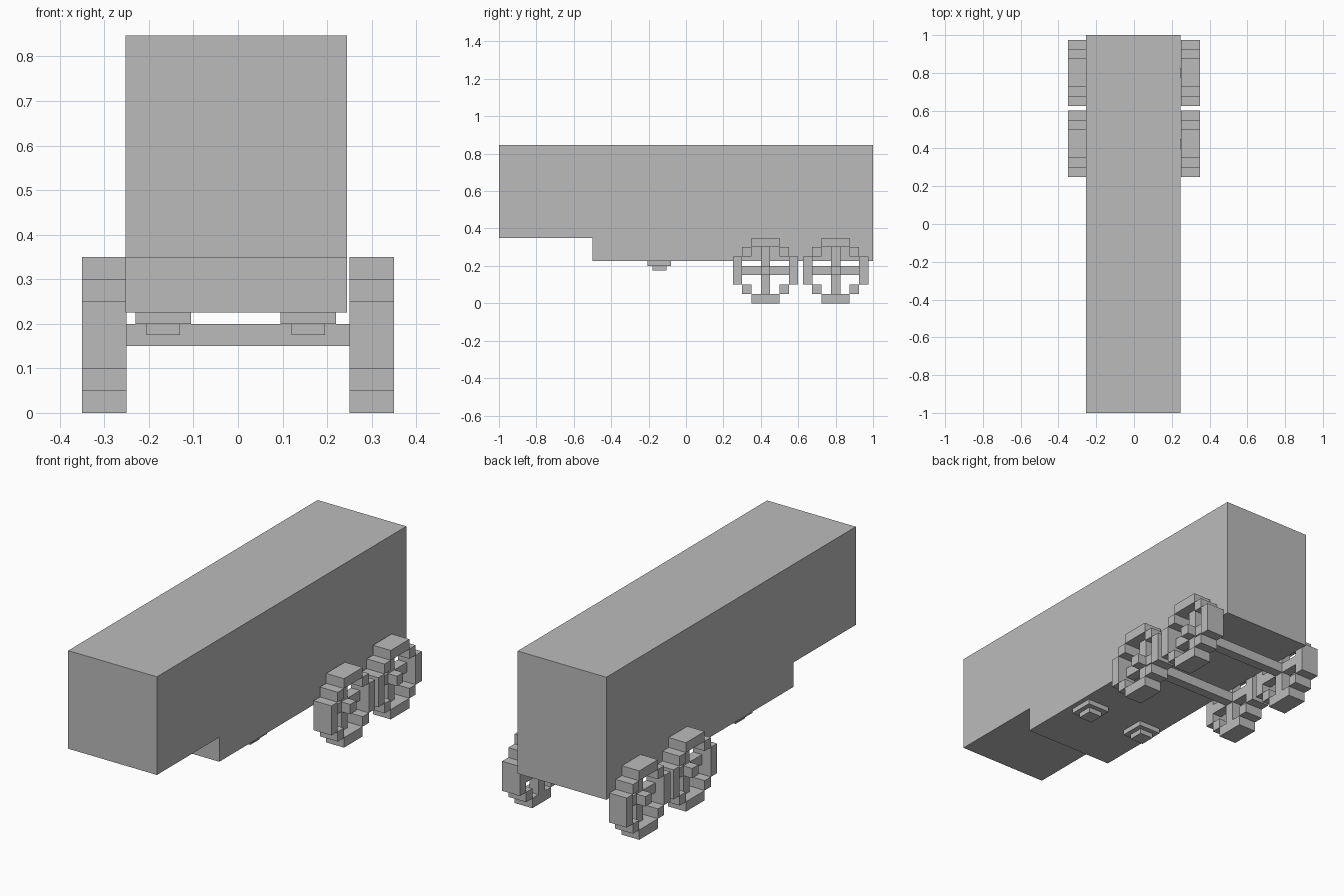
import bpy, bmesh

cube = bpy.data.objects.get("Cube")
if cube:
    bpy.data.objects.remove(cube, do_unlink=True)

grey = bpy.data.materials.new("plain grey")
grey.use_nodes = True
colour = (0.5, 0.5, 0.5, 1.0)
grey.diffuse_color = colour
grey.node_tree.nodes["Principled BSDF"].inputs["Base Color"].default_value = colour


def finish(name, bm):
    bmesh.ops.recalc_face_normals(bm, faces=bm.faces)
    mesh = bpy.data.meshes.new(name)
    bm.to_mesh(mesh)
    bm.free()
    mesh.materials.append(grey)
    obj = bpy.data.objects.new(name, mesh)
    bpy.context.collection.objects.link(obj)
    return obj


def add_box(bm, xs, ys, zs):
    """Add a box given its (min, max) extents on each axis."""
    verts = bmesh.ops.create_cube(bm, size=1)["verts"]
    for v in verts:
        for i, (lo, hi) in enumerate((xs, ys, zs)):
            v.co[i] = (lo + hi) / 2 + v.co[i] * (hi - lo)


def boxes(name, extents):
    bm = bmesh.new()
    for e in extents:
        add_box(bm, *e)
    return finish(name, bm)


# Trailer body: stepped side profile extruded across the width
profile = [(-1, 0.349), (-0.5, 0.349), (-0.5, 0.225), (1, 0.225), (1, 0.847), (-1, 0.847)]
bm = bmesh.new()
face = bm.faces.new([bm.verts.new((-0.253, y, z)) for y, z in profile])
side = bmesh.ops.extrude_face_region(bm, geom=[face])["geom"]
bmesh.ops.translate(bm, vec=(0.498, 0, 0),
                    verts=[g for g in side if isinstance(g, bmesh.types.BMVert)])
finish("trailer_body", bm)

# Landing feet: two stacked pads on each side
for label, x in (("right", -0.1675), ("left", 0.1575)):
    boxes(f"landing_foot_{label}", [
        ((x - h, x + h), (-0.1425 - h, -0.1425 + h), z)
        for h, z in ((0.0625, (0.2, 0.225)), (0.0375, (0.175, 0.2)))])

# Wheel layout in blocks of 0.05 from the centre: y range, z range
U, HUB_Z = 0.05, 0.175
RIM = [((-1.5, 1.5), (2.5, 3.5)), ((-1.5, 1.5), (-3.5, -2.5)),
       ((-3.5, -2.5), (-1.5, 1.5)), ((2.5, 3.5), (-1.5, 1.5))]
RIM += [((y - 0.5, y + 0.5), (z - 0.5, z + 0.5)) for y in (-2, 2) for z in (-2, 2)]
HUB = [((-0.5, 0.5), (-0.5, 0.5))]
SPOKES = [((-0.5, 0.5), (0.5, 2.5)), ((-0.5, 0.5), (-2.5, -0.5)),
          ((-2.5, -0.5), (-0.5, 0.5)), ((0.5, 2.5), (-0.5, 0.5))]


def wheel(name, sign, centre_y):
    def place(cells, outer):
        xs = tuple(sorted((sign * 0.25, sign * outer)))
        return [(xs, tuple(centre_y + U * v for v in ys), tuple(HUB_Z + U * v for v in zs))
                for ys, zs in cells]
    # Rim and hub are full width, spokes are recessed from the outside
    boxes(name, place(RIM + HUB, 0.35) + place(SPOKES, 0.30))


# Two axles, each with a wheel at both ends
for pos, y in (("front", 0.425), ("rear", 0.8)):
    boxes(f"{pos}_axle", [((-0.25, 0.25), (y - 0.025, y + 0.025), (0.15, 0.2))])
    wheel(f"{pos}_wheel_right", -1, y)
    wheel(f"{pos}_wheel_left", 1, y)
